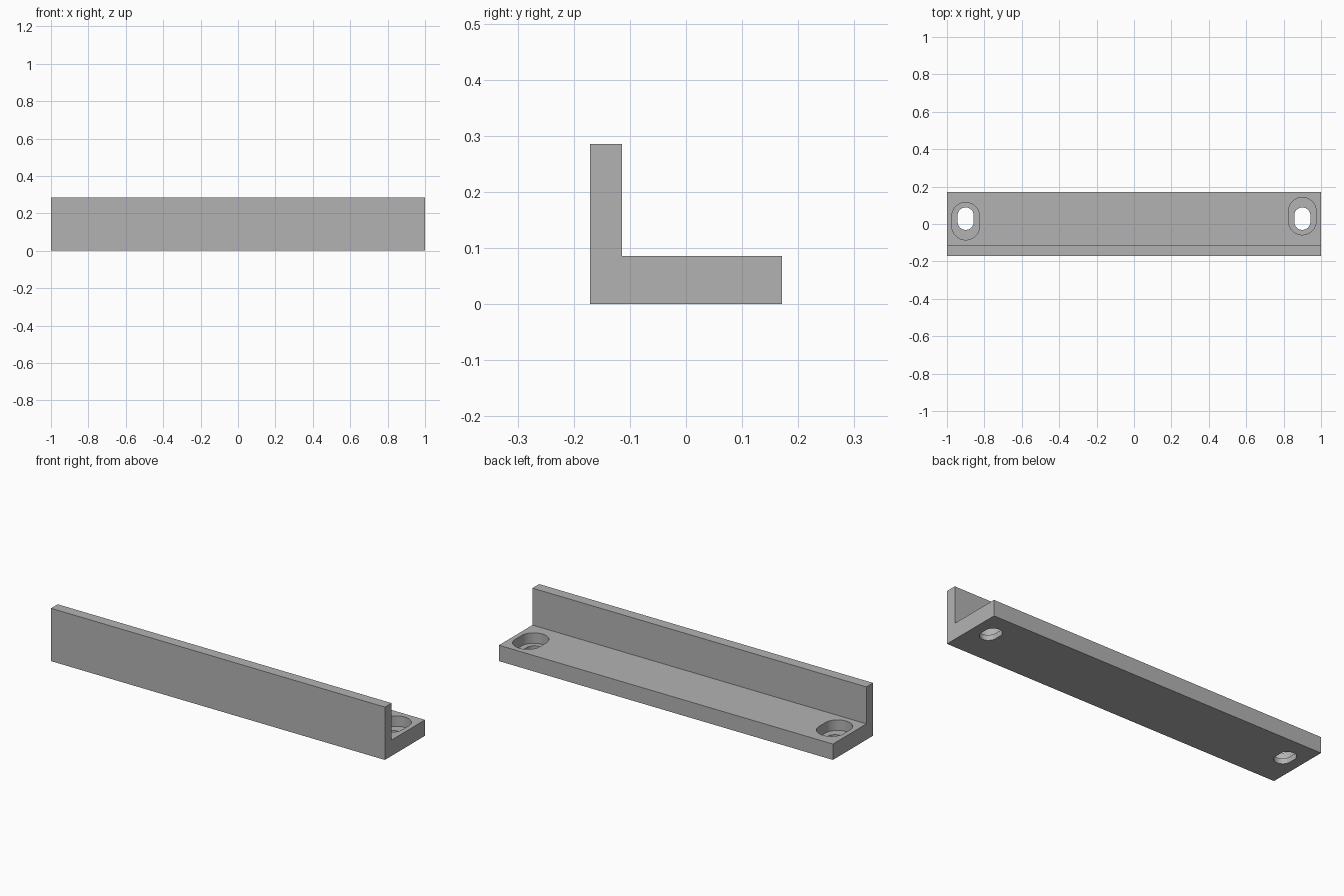
import bpy, bmesh
from math import pi, sin, cos

cube = bpy.data.objects.get("Cube")
if cube:
    bpy.data.objects.remove(cube, do_unlink=True)

LENGTH, DEPTH, HEIGHT = 2.0, 0.343, 0.286
BASE, WALL = 0.086, 0.057

grey = bpy.data.materials.new("plain grey")
grey.use_nodes = True
colour = (0.45, 0.45, 0.45, 1)
grey.diffuse_color = colour
grey.node_tree.nodes["Principled BSDF"].inputs["Base Color"].default_value = colour


def extrude(name, points, direction):
    """Solid made by sweeping a flat outline along a direction."""
    bm = bmesh.new()
    face = bm.faces.new([bm.verts.new(p) for p in points])
    swept = bmesh.ops.extrude_face_region(bm, geom=[face], use_keep_orig=True)
    verts = [g for g in swept["geom"] if isinstance(g, bmesh.types.BMVert)]
    bmesh.ops.translate(bm, verts=verts, vec=direction)
    bmesh.ops.recalc_face_normals(bm, faces=bm.faces)
    mesh = bpy.data.meshes.new(name)
    bm.to_mesh(mesh)
    bm.free()
    mesh.materials.append(grey)
    obj = bpy.data.objects.new(name, mesh)
    bpy.context.collection.objects.link(obj)
    return obj


def slot_cutter(name, x, y, radius, half_length, bottom, top, steps=24):
    """Round-ended slot running along y."""
    points = []
    for end in (0, 1):
        shift = (half_length - radius) * (1 - 2 * end)
        for i in range(steps + 1):
            a = pi * (end + i / steps)
            points.append((x + radius * cos(a), y + shift + radius * sin(a), bottom))
    cutter = extrude(name, points, (0, 0, top - bottom))
    cutter.hide_render = True
    return cutter


# L-shaped bracket, swept along its length
front, back = -DEPTH / 2, DEPTH / 2
outline = [(front, 0), (back, 0), (back, BASE), (front + WALL, BASE),
           (front + WALL, HEIGHT), (front, HEIGHT)]
bracket = extrude("angle_bracket", [(-LENGTH / 2, y, z) for y, z in outline],
                  (LENGTH, 0, 0))

# Screw slots with staggered, wider recesses above them
cutters = []
for side, label in ((-1, "right"), (1, "left")):
    x, y = 0.9 * side, 0.0286
    cutters.append(slot_cutter(label + "_recess_cutter", x, y + 0.0135 * side,
                               0.074, 0.1, BASE - 0.057, BASE + 0.05))
    cutters.append(slot_cutter(label + "_screw_slot_cutter", x, y,
                               0.043, 0.06, -0.05, BASE + 0.03))

for cutter in cutters:
    cut = bracket.modifiers.new(cutter.name, "BOOLEAN")
    cut.operation = "DIFFERENCE"
    cut.solver = "EXACT"
    cut.object = cutter

# Apply the cuts and remove the helpers
bpy.ops.object.select_all(action="DESELECT")
bracket.select_set(True)
bpy.context.view_layer.objects.active = bracket
for cutter in cutters:
    bpy.ops.object.modifier_apply(modifier=cutter.name)
    bpy.data.objects.remove(cutter, do_unlink=True)
bpy.ops.object.shade_smooth_by_angle()
